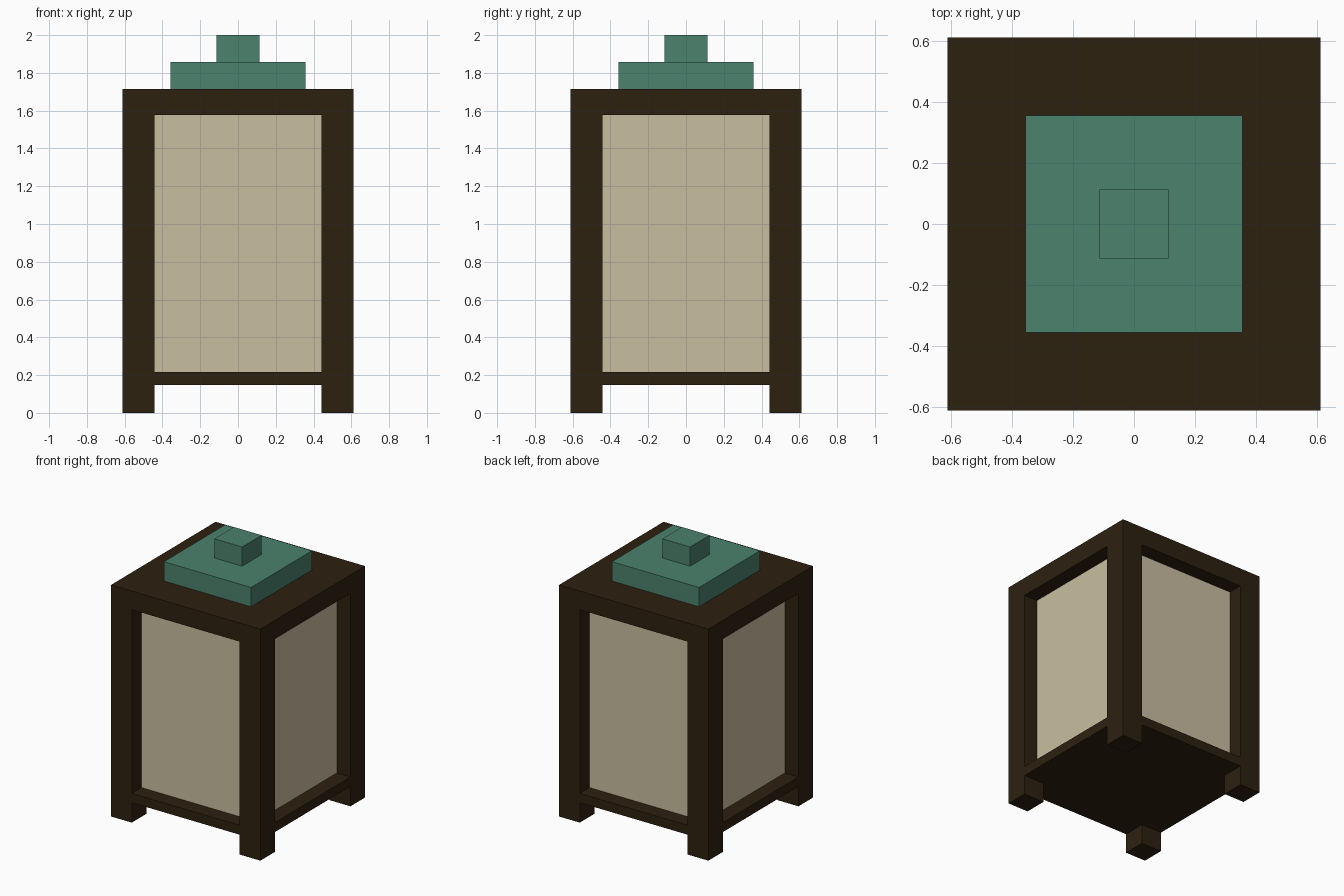
import bpy, bmesh

if "Cube" in bpy.data.objects:
    bpy.data.objects.remove(bpy.data.objects["Cube"])

HALF = 0.612      # half width of the frame
INNER = 0.442     # inner edge of the corner posts
PANEL = 0.50      # half width of the recessed paper box
BASE_Z0, BASE_Z1 = 0.147, 0.217
TOP_Z0, TOP_Z1 = 1.577, 1.715


def material(name, color):
    m = bpy.data.materials.new(name)
    m.diffuse_color = (*color, 1.0)
    m.use_nodes = True
    m.node_tree.nodes["Principled BSDF"].inputs["Base Color"].default_value = m.diffuse_color
    return m


wood = material("dark_wood", (0.026, 0.015, 0.005))
paper = material("cream_paper", (0.584, 0.515, 0.352))
green = material("green_cap", (0.070, 0.223, 0.153))


def prism(name, outline, z0, z1, mat):
    """Extrude a flat outline from z0 up to z1."""
    bm = bmesh.new()
    face = bm.faces.new([bm.verts.new((x, y, z0)) for x, y in outline])
    ext = bmesh.ops.extrude_face_region(bm, geom=[face], use_keep_orig=True)
    top = [v for v in ext["geom"] if isinstance(v, bmesh.types.BMVert)]
    bmesh.ops.translate(bm, verts=top, vec=(0, 0, z1 - z0))
    bmesh.ops.recalc_face_normals(bm, faces=bm.faces)
    mesh = bpy.data.meshes.new(name)
    bm.to_mesh(mesh)
    bm.free()
    mesh.materials.append(mat)
    obj = bpy.data.objects.new(name, mesh)
    bpy.context.collection.objects.link(obj)
    return obj


def rect(x0, x1, y0, y1):
    return [(x0, y0), (x1, y0), (x1, y1), (x0, y1)]


def square(h):
    return rect(-h, h, -h, h)


# Four corner posts that also form the feet
for sx, side in ((-1, "left"), (1, "right")):
    for sy, end in ((-1, "front"), (1, "back")):
        xs = sorted((sx * INNER, sx * HALF))
        ys = sorted((sy * INNER, sy * HALF))
        prism(f"post_{end}_{side}", rect(*xs, *ys), 0, TOP_Z0, wood)

# Base plate, notched at the corners to fit between the posts
a, b = INNER, HALF
notched = [(-a, -b), (a, -b), (a, -a), (b, -a), (b, a), (a, a),
           (a, b), (-a, b), (-a, a), (-b, a), (-b, -a), (-a, -a)]
prism("base_plate", notched, BASE_Z0, BASE_Z1, wood)

# Recessed paper panels and the roof slab
prism("paper_panels", square(PANEL), BASE_Z1, TOP_Z0, paper)
prism("roof_slab", square(HALF), TOP_Z0, TOP_Z1, wood)

# Stepped cap
prism("cap", square(0.357), TOP_Z1, 1.858, green)
prism("cap_knob", square(0.114), 1.858, 2.0, green)
